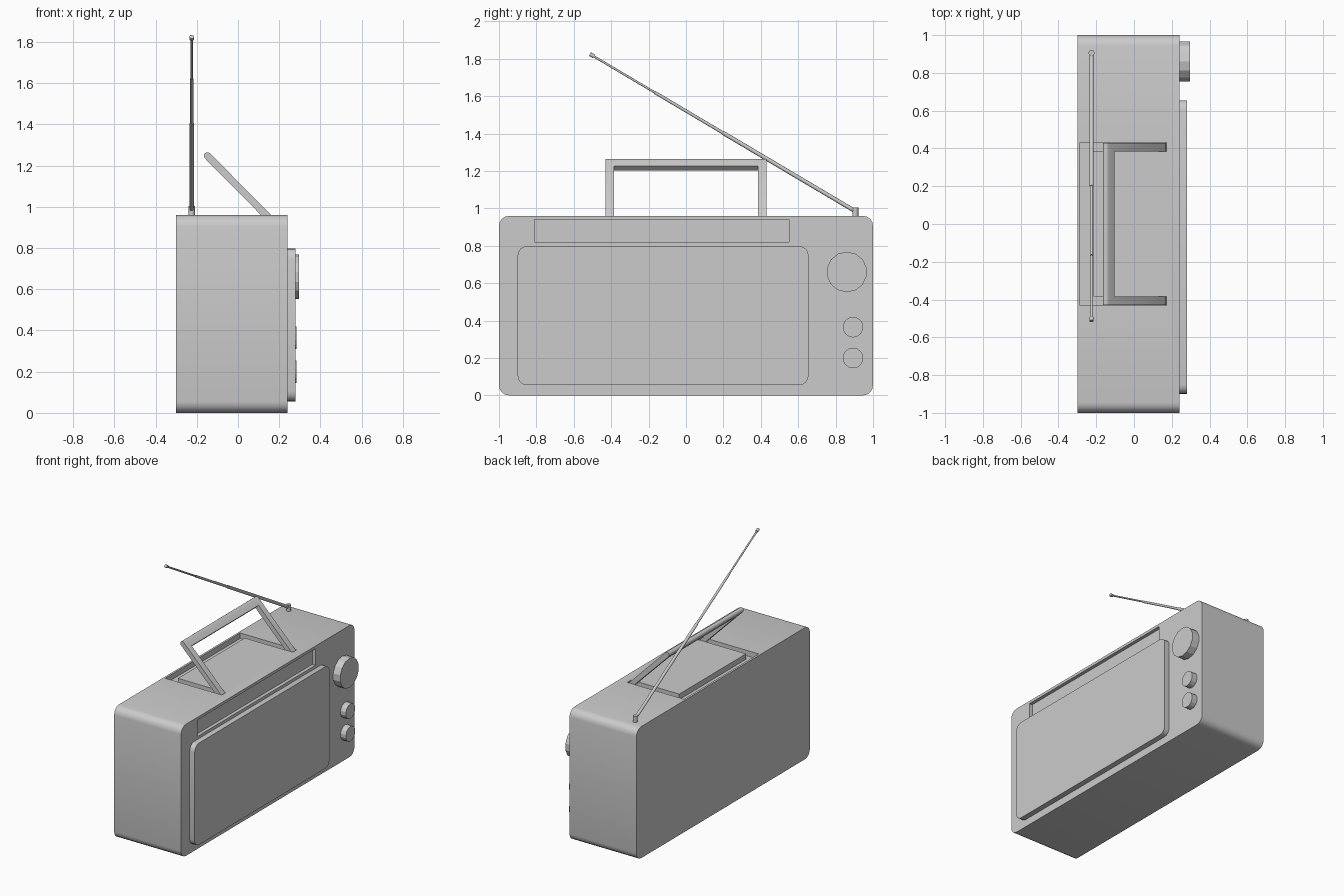
import bpy, bmesh, math
from mathutils import Vector, Matrix

if "Cube" in bpy.data.objects:
    bpy.data.objects.remove(bpy.data.objects["Cube"], do_unlink=True)

grey = bpy.data.materials.new("plain grey")
grey.use_nodes = True
COLOUR = (0.6, 0.6, 0.6, 1)
grey.diffuse_color = COLOUR
grey.node_tree.nodes["Principled BSDF"].inputs["Base Color"].default_value = COLOUR


def finish(bm, name):
    bmesh.ops.recalc_face_normals(bm, faces=bm.faces)
    mesh = bpy.data.meshes.new(name)
    bm.to_mesh(mesh)
    bm.free()
    mesh.materials.append(grey)
    ob = bpy.data.objects.new(name, mesh)
    bpy.context.collection.objects.link(ob)
    return ob


def prism(name, points, thickness):
    """Extrude a closed outline of 3D points along the thickness vector."""
    bm = bmesh.new()
    face = bm.faces.new([bm.verts.new(p) for p in points])
    new = bmesh.ops.extrude_face_region(bm, geom=[face])["geom"]
    verts = [v for v in new if isinstance(v, bmesh.types.BMVert)]
    bmesh.ops.translate(bm, verts=verts, vec=thickness)
    return finish(bm, name)


def rounded_rect(x, y0, y1, z0, z1, r, steps=4):
    """Rounded rectangle in the YZ plane."""
    corners = [(y1 - r, z1 - r), (y0 + r, z1 - r), (y0 + r, z0 + r), (y1 - r, z0 + r)]
    points = []
    for k, (cy, cz) in enumerate(corners):
        for i in range(steps + 1):
            a = math.pi / 2 * (k + i / steps)
            points.append((x, cy + r * math.cos(a), cz + r * math.sin(a)))
    return points


def rod(name, start, end, radius, sides):
    a, b = Vector(start), Vector(end)
    bm = bmesh.new()
    turn = (b - a).to_track_quat("Z", "Y").to_matrix().to_4x4()
    bmesh.ops.create_cone(bm, cap_ends=True, segments=sides, radius1=radius,
                          radius2=radius, depth=(b - a).length,
                          matrix=Matrix.Translation((a + b) / 2) @ turn)
    return finish(bm, name)


def cut(ob, cutter):
    """Subtract the cutter from the object, then discard it."""
    cutter.hide_render = True
    mod = ob.modifiers.new("cut", "BOOLEAN")
    mod.operation = "DIFFERENCE"
    mod.solver = "EXACT"
    mod.object = cutter
    bpy.context.view_layer.objects.active = ob
    bpy.ops.object.modifier_apply(modifier=mod.name)
    bpy.data.objects.remove(cutter, do_unlink=True)


def smooth(ob, degrees=32):
    bpy.ops.object.select_all(action="DESELECT")
    ob.select_set(True)
    bpy.context.view_layer.objects.active = ob
    bpy.ops.object.shade_smooth_by_angle(angle=math.radians(degrees))


FRONT, TOP = 0.24, 0.96

# Case with dial recess and U-shaped handle groove
case = prism("case", rounded_rect(-0.3, -1, 1, 0, TOP, 0.055), (FRONT + 0.3, 0, 0))
cut(case, prism("dial_cutter", rounded_rect(FRONT - 0.025, -0.81, 0.55, 0.82, 0.94, 0.001, 1),
                (0.1, 0, 0)))
half, inner, back, bar, front = 0.432, 0.385, -0.285, -0.215, 0.172
groove = [(front, half), (back, half), (back, -half), (front, -half),
          (front, -inner), (bar, -inner), (bar, inner), (front, inner)]
cut(case, prism("groove_cutter", [(x, y, TOP - 0.04) for x, y in groove], (0, 0, 0.2)))
smooth(case)

# Speaker panel
smooth(prism("speaker_panel", rounded_rect(FRONT - 0.01, -0.9, 0.655, 0.055, 0.798, 0.05),
             (0.05, 0, 0)))

# Knobs
for name, y, z, r, x in (("tuning_knob", 0.86, 0.66, 0.108, 0.297),
                         ("upper_knob", 0.893, 0.365, 0.055, 0.283),
                         ("lower_knob", 0.893, 0.2, 0.055, 0.283)):
    smooth(rod(name, (FRONT - 0.01, y, z), (x, y, z), r, 14), 20)

# Carrying handle: leaning slab with rounded ends and an opening
pivot, tip, r = Vector((0.152, 0, 0.944)), Vector((-0.148, 0, 1.247)), 0.0175
along = (tip - pivot).normalized()
across = Vector((along.z, 0, -along.x))
outline = []
for centre, sign in ((tip, 1), (pivot, -1)):
    for i in range(7):
        a = math.pi * i / 6
        outline.append(centre + sign * r * (across * math.cos(a) + along * math.sin(a))
                       + Vector((0, -0.43, 0)))
handle = prism("handle", outline, (0, 0.86, 0))
low, high = pivot - along * 0.1, tip - along * 0.045
opening = [p + across * s + Vector((0, -inner, 0))
           for p, s in ((low, -0.1), (low, 0.1), (high, 0.1), (high, -0.1))]
cut(handle, prism("opening_cutter", opening, (0, 2 * inner, 0)))
smooth(handle)

# Telescopic aerial
AX = -0.225
base, end = Vector((AX, 0.905, 0.985)), Vector((AX, -0.505, 1.82))
smooth(rod("aerial_base", (AX, 0.905, TOP - 0.01), (AX, 0.905, 1.005), 0.016, 10), 40)
for name, s, e, r in (("aerial_lower", 0, 0.5, 0.011), ("aerial_middle", 0.5, 0.76, 0.0085),
                      ("aerial_upper", 0.76, 1, 0.006), ("aerial_tip", 0.992, 1.006, 0.011)):
    smooth(rod(name, base.lerp(end, s), base.lerp(end, e), r, 10), 40)
